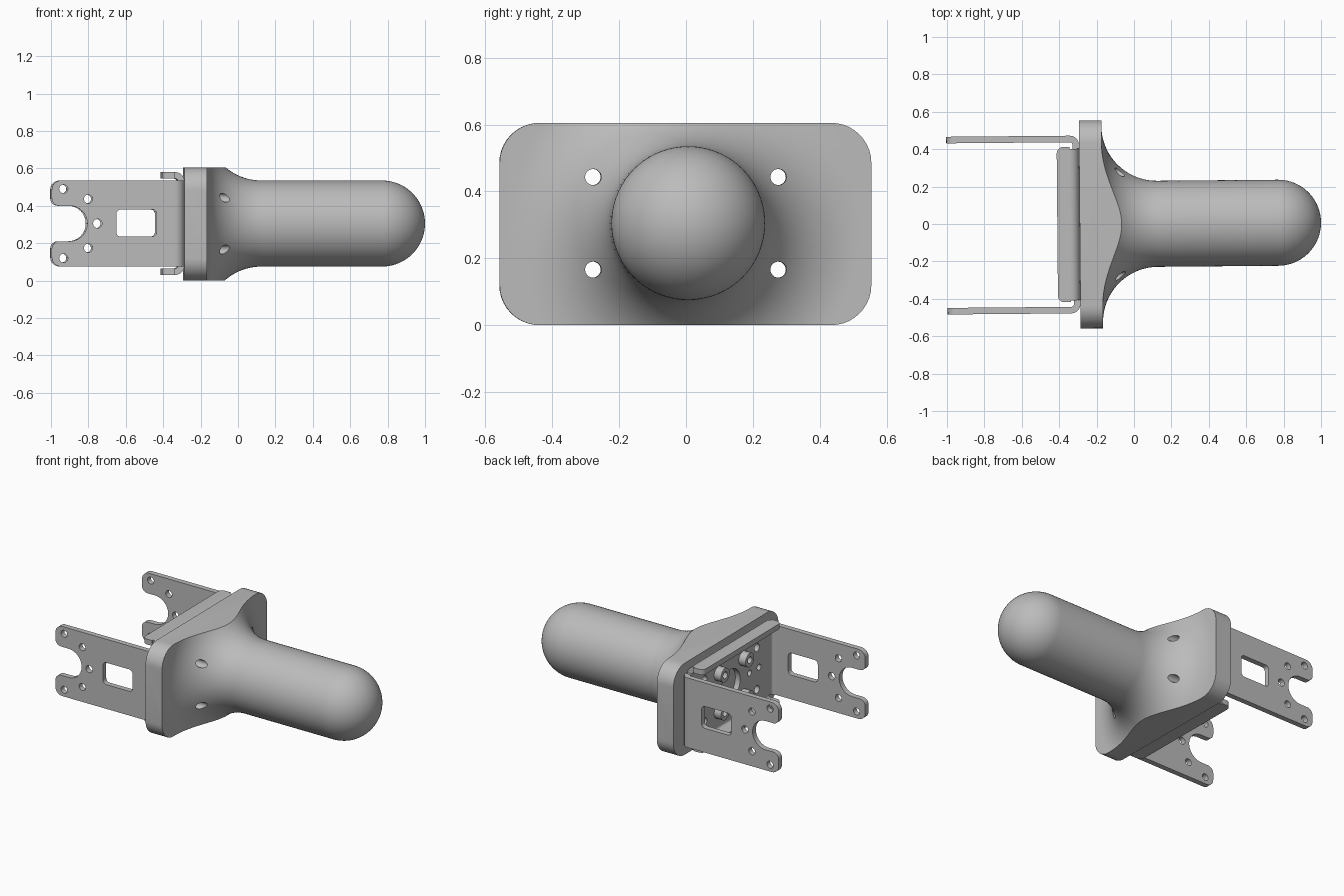
import bpy, bmesh, math
from math import sin, cos, pi, radians
from mathutils import Matrix, Vector

if "Cube" in bpy.data.objects:
    bpy.data.objects.remove(bpy.data.objects["Cube"])

MID = 0.305                      # height of the handle axis
TILT = Matrix.Rotation(radians(0.5), 4, 'Z')
FRONT, BACK, T = -0.29, -0.325, 0.035   # web faces and sheet thickness

grey = bpy.data.materials.new("plain grey")
grey.use_nodes = True
grey.diffuse_color = (0.5, 0.5, 0.5, 1)
grey.node_tree.nodes["Principled BSDF"].inputs["Base Color"].default_value = (0.5, 0.5, 0.5, 1)


def finish(name, bm):
    bmesh.ops.remove_doubles(bm, verts=bm.verts, dist=1e-5)
    bmesh.ops.recalc_face_normals(bm, faces=bm.faces)
    me = bpy.data.meshes.new(name)
    bm.to_mesh(me)
    bm.free()
    me.materials.append(grey)
    ob = bpy.data.objects.new(name, me)
    bpy.context.collection.objects.link(ob)
    return ob


def circle(u, v, r, n=32):
    return [(u + r * cos(2 * pi * i / n), v + r * sin(2 * pi * i / n)) for i in range(n)]


def fillet(corners, n=10):
    """Polygon from (u, v, radius) corners, each rounded by its radius."""
    out = []
    for i, (u, v, r) in enumerate(corners):
        p = Vector((u, v))
        if r == 0:
            out.append((u, v))
            continue
        a = (Vector(corners[i - 1][:2]) - p).normalized()
        b = (Vector(corners[(i + 1) % len(corners)][:2]) - p).normalized()
        # right-angled corners: the arc centre lies r along both sides
        for k in range(n + 1):
            t = k / n * pi / 2
            q = p + (a + b) * r - b * r * cos(t) - a * r * sin(t)
            out.append(tuple(q))
    return out


def box(u0, u1, v0, v1, r):
    return fillet([(u0, v0, r), (u1, v0, r), (u1, v1, r), (u0, v1, r)])


def sheet(name, loops, axis, lo, hi):
    """Flat outline with holes, thickened from lo to hi along an axis."""
    cu = bpy.data.curves.new(name, 'CURVE')
    cu.dimensions, cu.fill_mode, cu.extrude = '2D', 'BOTH', (hi - lo) / 2
    for loop in loops:
        sp = cu.splines.new('POLY')
        sp.points.add(len(loop) - 1)
        for pt, (u, v) in zip(sp.points, loop):
            pt.co = (u, v, 0, 1)
        sp.use_cyclic_u = True
    tmp = bpy.data.objects.new(name, cu)
    bpy.context.collection.objects.link(tmp)
    bpy.context.view_layer.update()
    me = bpy.data.meshes.new_from_object(tmp.evaluated_get(bpy.context.evaluated_depsgraph_get()))
    bpy.data.objects.remove(tmp)
    bpy.data.curves.remove(cu)
    bm = bmesh.new()
    bm.from_mesh(me)
    bpy.data.meshes.remove(me)
    for v in bm.verts:
        a, b, w = v.co.x, v.co.y, v.co.z + (lo + hi) / 2
        v.co = {'x': (w, a, b), 'y': (a, w, b), 'z': (a, b, w)}[axis]
    return finish(name, bm)


def cut(ob, tool, operation):
    m = ob.modifiers.new("cut", 'BOOLEAN')
    m.object, m.operation, m.solver = tool, operation, 'EXACT'
    bpy.context.view_layer.objects.active = ob
    bpy.ops.object.modifier_apply(modifier=m.name)
    bpy.data.objects.remove(tool)


parts = []
screw_holes = [(y, z) for y in (-0.277, 0.277) for z in (0.166, 0.443)]

# Handle: a lathed grip with domed end and wide flare, trimmed to a rounded block
R, FLARE, DOME = 0.23, 0.295, 0.77
profile = [(-0.4, 0), (-0.4, 0.75), (-0.17, 0.75)]
profile += [(-0.17 + FLARE * (1 - cos(t)), R + FLARE * (1 - sin(t)))
            for t in [i / 24 * pi / 2 for i in range(25)]]
profile += [(DOME + R * sin(t), R * cos(t)) for t in [i / 20 * pi / 2 for i in range(21)]]
bm = bmesh.new()
verts = [bm.verts.new((x, r, 0)) for x, r in profile]
edges = [bm.edges.new(pair) for pair in zip(verts, verts[1:])]
bmesh.ops.spin(bm, geom=verts + edges, cent=(0, 0, 0), axis=(1, 0, 0), angle=2 * pi, steps=72)
bmesh.ops.translate(bm, verts=bm.verts, vec=(0, 0, MID))
handle = finish("handle", bm)
cut(handle, sheet("block_cutter", [box(-0.556, 0.556, 0, 0.605, 0.12)], 'x', FRONT, 1.2), 'INTERSECT')
for y, z in screw_holes:
    cut(handle, sheet("hole_cutter", [circle(y, z, 0.024)], 'x', -0.5, 0.5), 'DIFFERENCE')
parts.append(handle)

# Bracket arms: notched plates with a window and mounting holes
LOW, HIGH = 0.075, 0.535
outline = fillet([(-0.34, LOW, 0), (-1, LOW, 0.05), (-1, 0.21, 0.04), (-0.81, 0.21, 0.0949),
                  (-0.81, 0.40, 0.0949), (-1, 0.40, 0.04), (-1, HIGH, 0.05), (-0.34, HIGH, 0)])
arm_loops = [outline, box(-0.655, -0.44, 0.235, 0.38, 0.025), circle(-0.755, MID, 0.024)]
for s in (-1, 1):
    arm_loops += [circle(-0.937, MID + s * 0.185, 0.023), circle(-0.805, MID + s * 0.131, 0.023)]


def bend(side, outer):
    """Quarter-round sheet bend joining a flange to the web."""
    r = 0.05
    arc = [i / 10 * pi / 2 for i in range(11)]
    big = [(FRONT - r + r * sin(t), side * (outer - r + r * cos(t))) for t in arc]
    q = r - T
    small = [(FRONT - r + q * sin(t), side * (outer - r + q * cos(t))) for t in reversed(arc)]
    return big + small


for s, label in ((-1, "right"), (1, "left")):
    inner, outer = sorted((s * 0.44, s * 0.475))
    parts.append(sheet(label + "_arm", arm_loops, 'y', inner, outer))
    parts.append(sheet(label + "_arm_bend", [bend(s, 0.475)], 'z', LOW, HIGH))

# Bracket lips along the top and bottom of the web
for s, label in ((-1, "lower"), (1, "upper")):
    a, b = sorted((MID + s * 0.24, MID + s * 0.275))
    lip = fillet([(-0.34, -0.415, 0), (-0.34, 0.415, 0), (-0.41, 0.415, 0.035), (-0.41, -0.415, 0.035)])
    parts.append(sheet(label + "_lip", [lip], 'z', a, b))
    fold = [(x, z + MID) for x, z in bend(s, 0.275)]
    parts.append(sheet(label + "_lip_bend", [fold], 'y', -0.405, 0.405))

# Bracket web: back plate with a central opening and screw holes
web = [box(-0.425, 0.425, MID - 0.225, MID + 0.225, 0), circle(0, MID, 0.1)]
web += [circle(y, z, 0.026) for y, z in screw_holes]
web += [circle(y, MID, 0.02) for y in (-0.3, -0.2, 0.2, 0.3)]
parts.append(sheet("bracket_web", web, 'x', BACK, FRONT))

# Hollow screw heads around the central opening
for i, (y, z) in enumerate([(y, z) for y in (-0.13, 0.13) for z in (MID - 0.125, MID + 0.125)]):
    parts.append(sheet("screw_head_%d" % (i + 1), [circle(y, z, 0.046), circle(y, z, 0.022)],
                       'x', BACK - 0.05, BACK))

# Shared slight turn and smooth shading with sharp edges kept
for ob in parts:
    ob.data.transform(TILT)
    bpy.ops.object.select_all(action='DESELECT')
    ob.select_set(True)
    bpy.context.view_layer.objects.active = ob
    bpy.ops.object.shade_smooth_by_angle(angle=radians(30))
